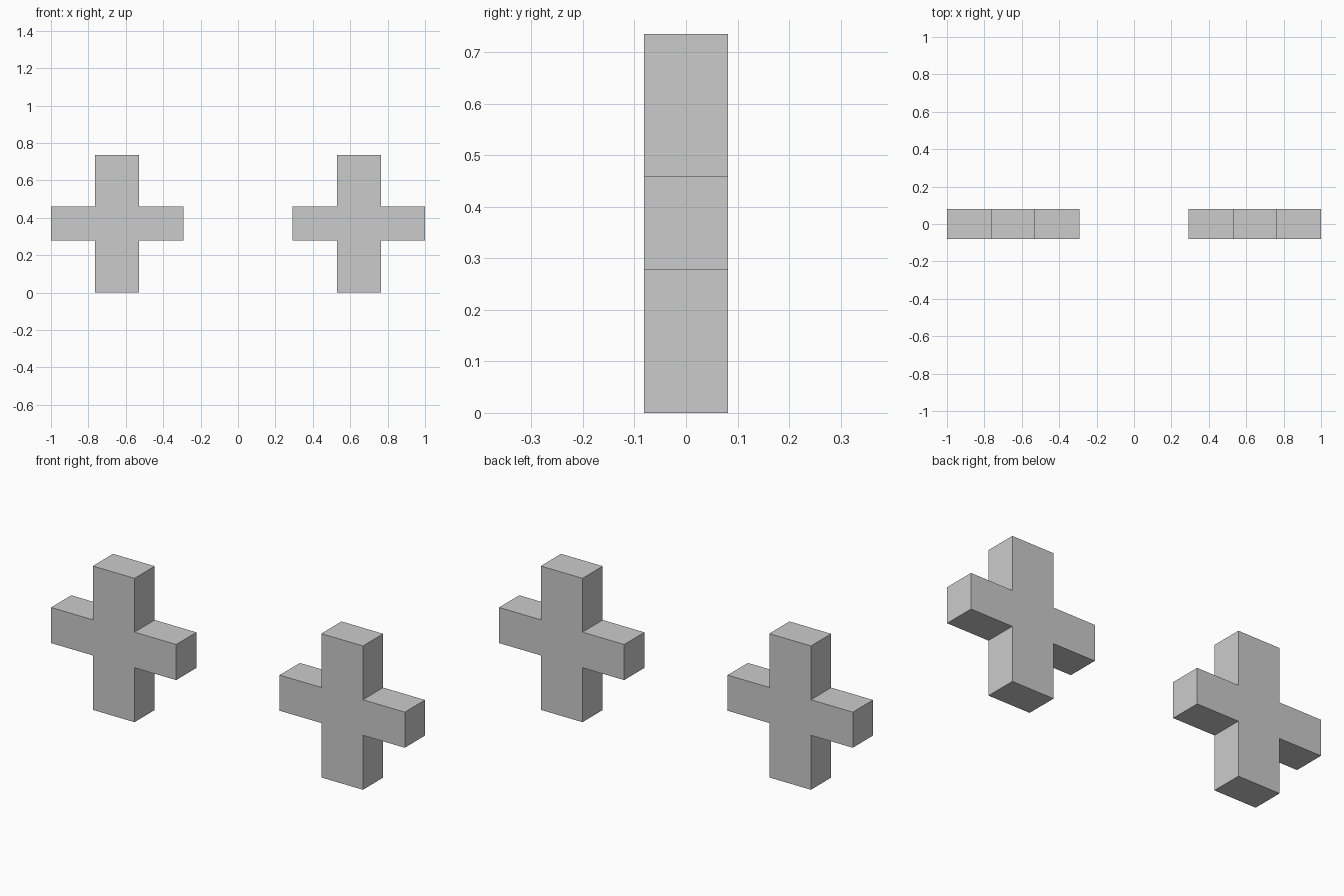
import bpy, bmesh

if "Cube" in bpy.data.objects:
    bpy.data.objects.remove(bpy.data.objects["Cube"])

X0, X1, X2, X3 = 0.2925, 0.528, 0.7635, 1.0   # arm and post edges in x
Z1, Z2, TOP = 0.278, 0.46, 0.735              # arm bottom, arm top, post top
HALF_DEPTH = 0.0815


def cross_block(name, side):
    # Cross profile on the front plane, extruded front to back
    profile = [(X1, 0), (X2, 0), (X2, Z1), (X3, Z1), (X3, Z2), (X2, Z2),
               (X2, TOP), (X1, TOP), (X1, Z2), (X0, Z2), (X0, Z1), (X1, Z1)]
    bm = bmesh.new()
    face = bm.faces.new([bm.verts.new((side * x, -HALF_DEPTH, z)) for x, z in profile])
    ext = bmesh.ops.extrude_face_region(bm, geom=[face], use_keep_orig=True)
    verts = [g for g in ext["geom"] if isinstance(g, bmesh.types.BMVert)]
    bmesh.ops.translate(bm, verts=verts, vec=(0, 2 * HALF_DEPTH, 0))
    bmesh.ops.recalc_face_normals(bm, faces=bm.faces)
    mesh = bpy.data.meshes.new(name)
    bm.to_mesh(mesh)
    bm.free()
    bpy.context.collection.objects.link(bpy.data.objects.new(name, mesh))


# Matching pair of upright crosses
cross_block("left_cross", -1)
cross_block("right_cross", 1)
